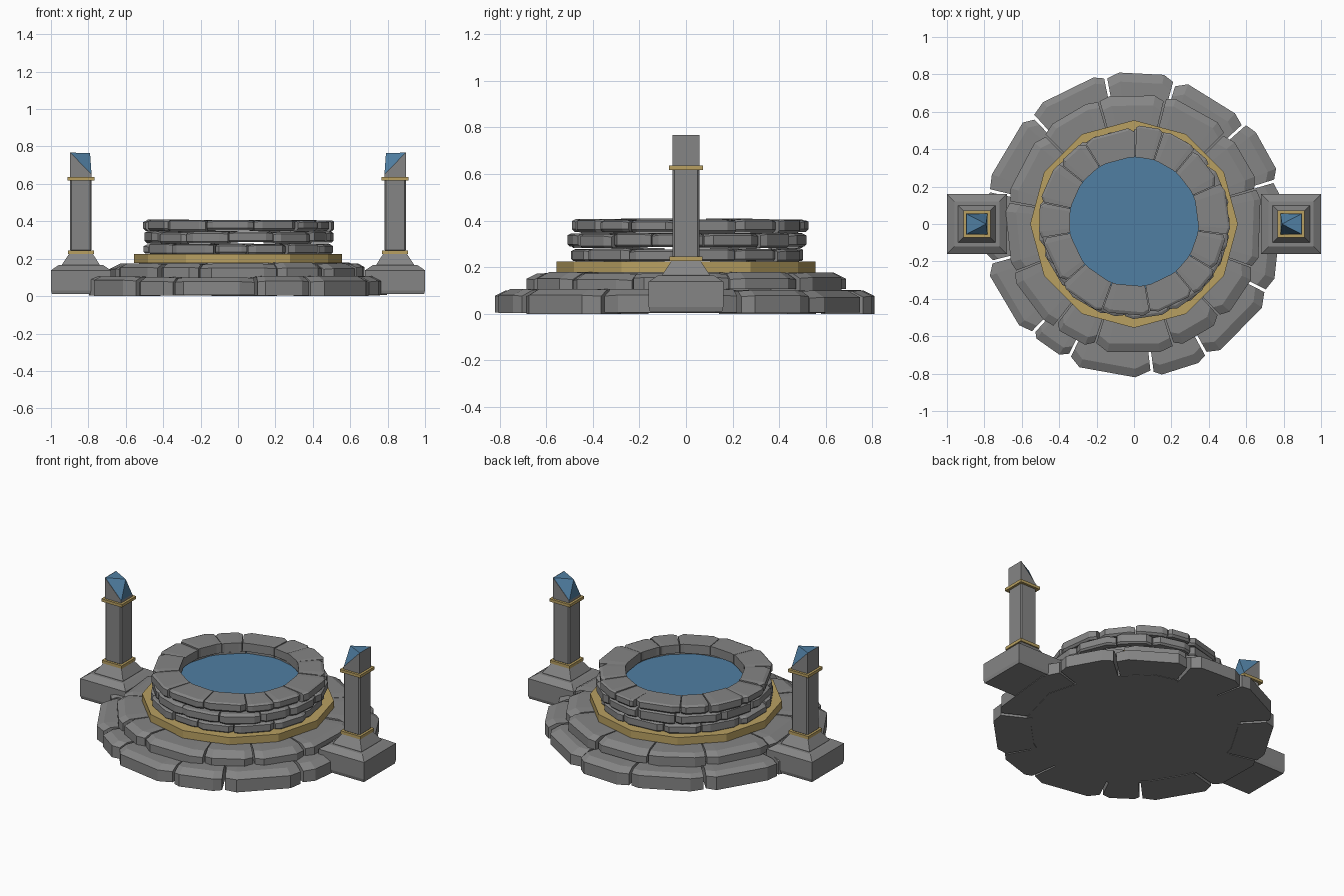
import bpy, bmesh, random
from math import sin, cos, radians, pi

random.seed(4)
if "Cube" in bpy.data.objects:
    bpy.data.objects.remove(bpy.data.objects["Cube"], do_unlink=True)


def material(name, rgb):
    m = bpy.data.materials.new(name)
    m.use_nodes = True
    m.diffuse_color = (*rgb, 1)
    bsdf = next(n for n in m.node_tree.nodes if n.type == 'BSDF_PRINCIPLED')
    bsdf.inputs["Base Color"].default_value = (*rgb, 1)
    return m


STONE = material("grey stone", (0.235, 0.235, 0.235))
GOLD = material("old gold", (0.48, 0.35, 0.12))
BLUE = material("water blue", (0.08, 0.21, 0.36))


def finish(name, bm, mat):
    bmesh.ops.recalc_face_normals(bm, faces=bm.faces)
    mesh = bpy.data.meshes.new(name)
    bm.to_mesh(mesh)
    bm.free()
    mesh.materials.append(mat)
    ob = bpy.data.objects.new(name, mesh)
    bpy.context.collection.objects.link(ob)
    return ob


def loft(bm, sections, closed=False):
    """Skin a list of equal-length point loops."""
    loops = [[bm.verts.new(p) for p in s] for s in sections]
    n = len(loops[0])
    pairs = list(zip(loops, loops[1:]))
    if closed:
        pairs.append((loops[-1], loops[0]))
    for a, b in pairs:
        for i in range(n):
            j = (i + 1) % n
            bm.faces.new((a[i], a[j], b[j], b[i]))
    if not closed:
        bm.faces.new(loops[0])
        bm.faces.new(loops[-1])


def stone_ring(name, joints, r_in, r_out, z0, z1, gap, chamfer, under=0.0,
               jitter=0.01, cy=0.0):
    """Ring of worn wedge blocks split at the joint angles (degrees)."""
    bm = bmesh.new()
    for k, a0 in enumerate(joints):
        a1 = joints[(k + 1) % len(joints)]
        if a1 <= a0:
            a1 += 360
        a0, a1 = a0 + gap, a1 - gap
        ro = r_out + random.uniform(-jitter, jitter)
        top = z1 + random.uniform(-0.005, 0.003)
        low = z0 + random.choice((0, 0.004, 0.006))
        ch = chamfer * random.uniform(0.7, 1.3)
        sections = []
        for f in (0, random.uniform(0.12, 0.2), random.uniform(0.8, 0.88), 1):
            worn = random.uniform(0.955, 0.985) if f in (0, 1) else 1.0
            a = radians(a0 + (a1 - a0) * f)
            r = ro * worn
            dip = 0.004 if f in (0, 1) else 0
            profile = [(r_in, low), (r - under, low), (r, low + under),
                       (r, top - ch * 0.5 - dip), (r - ch, top - dip), (r_in, top)]
            if not under:
                del profile[1]
            sections.append([(q * cos(a), cy + q * sin(a), z) for q, z in profile])
        loft(bm, sections)
    return finish(name, bm, STONE)


def disc(name, r, z0, z1, sides, mat):
    bm = bmesh.new()
    loft(bm, [[(r * cos(2 * pi * i / sides), r * sin(2 * pi * i / sides), z)
               for i in range(sides)] for z in (z0, z1)])
    return finish(name, bm, mat)


def band(name, r_in, r_out, z0, z1, sides, mat):
    bm = bmesh.new()
    sections = []
    for i in range(sides):
        c, s = cos(2 * pi * i / sides), sin(2 * pi * i / sides)
        sections.append([(r * c, r * s, z) for r, z in
                         ((r_in, z0), (r_out, z0), (r_out, z1), (r_in, z1))])
    loft(bm, sections, closed=True)
    return finish(name, bm, mat)


def square_stack(name, cx, steps, mat):
    """Square column through (half width, height) steps."""
    bm = bmesh.new()
    loft(bm, [[(cx + h * sx, h * sy, z) for sx, sy in
               ((-1, -1), (1, -1), (1, 1), (-1, 1))] for h, z in steps])
    return finish(name, bm, mat)


# Stepped stone base
stone_ring("lower_step", [-133, -116, -83, -61, -27, 17, 42, 74, 101, 133, 167, 195],
           0.6, 0.81, 0, 0.105, 0.6, 0.045)
stone_ring("upper_step", [-158, -128, -108, -72, -47, -20, 16, 45, 76, 106, 135, 170],
           0.45, 0.695, 0.1, 0.177, 0.4, 0.045)
disc("base_floor", 0.64, 0.004, 0.1, 12, STONE)
disc("step_floor", 0.53, 0.1, 0.18, 12, STONE)

# Gold band around the well wall
band("gold_band", 0.47, 0.555, 0.177, 0.225, 12, GOLD)

# Three courses of wall stones, the top one being the rim
stone_ring("wall_course_low", [-165, -135, -105, -84, -58, -30, -3, 25, 52, 78, 110, 136, 165],
           0.37, 0.505, 0.222, 0.28, 0.35, 0.014, under=0.008, cy=0.005)
stone_ring("wall_course_mid", [-152, -124, -96, -68, -40, -18, 8, 38, 62, 90, 118, 150, 178],
           0.36, 0.508, 0.282, 0.345, 0.35, 0.016, under=0.01, cy=0.005)
stone_ring("rim_stones", [-170, -139, -110, -80, -50, -31, -8, 24, 50, 72, 89, 122, 142, 168],
           0.345, 0.505, 0.345, 0.406, 0.3, 0.014, under=0.012, cy=0.012)

# Water
disc("water", 0.4, 0.325, 0.335, 14, BLUE)


# Side pillars
def pillar(side, label):
    cx = 0.84 * side
    square_stack(label + "_footing", cx,
                 [(0.155, 0.01), (0.16, 0.03), (0.16, 0.138), (0.12, 0.165)], STONE)
    square_stack(label + "_plinth", cx, [(0.1, 0.15), (0.1, 0.17), (0.063, 0.226)], STONE)
    square_stack(label + "_lower_trim", cx, [(0.07, 0.226), (0.07, 0.245)], GOLD)
    shaft = square_stack(label + "_shaft", cx, [(0.057, 0.24), (0.057, 0.625)], STONE)
    wear = shaft.modifiers.new("worn edges", 'BEVEL')
    wear.width = 0.007
    wear.segments = 1
    square_stack(label + "_upper_trim", cx, [(0.072, 0.618), (0.072, 0.636)], GOLD)

    # Cap: a block cut on a slant, tall on the outer side
    h, z0, zi, zo = 0.057, 0.63, 0.65, 0.768
    inner, outer = cx - h * side, cx + h * side
    bm = bmesh.new()
    loft(bm, [[(inner, y, z0), (outer, y, z0), (outer, y, zo), (inner, y, zi)]
              for y in (-h, h)])
    finish(label + "_cap", bm, STONE)

    # Gem: a pyramid set on the slanted face
    bm = bmesh.new()
    g = h - 0.002
    base = [bm.verts.new(p) for p in ((inner, -g, zi), (outer, -g, zo - 0.001),
                                      (outer, g, zo - 0.001), (inner, g, zi))]
    tip = bm.verts.new((inner + 0.008 * side, 0, zo - 0.003))
    bm.faces.new(base)
    for i in range(4):
        bm.faces.new((base[i], base[(i + 1) % 4], tip))
    finish(label + "_gem", bm, BLUE)


pillar(1, "left_pillar")
pillar(-1, "right_pillar")
